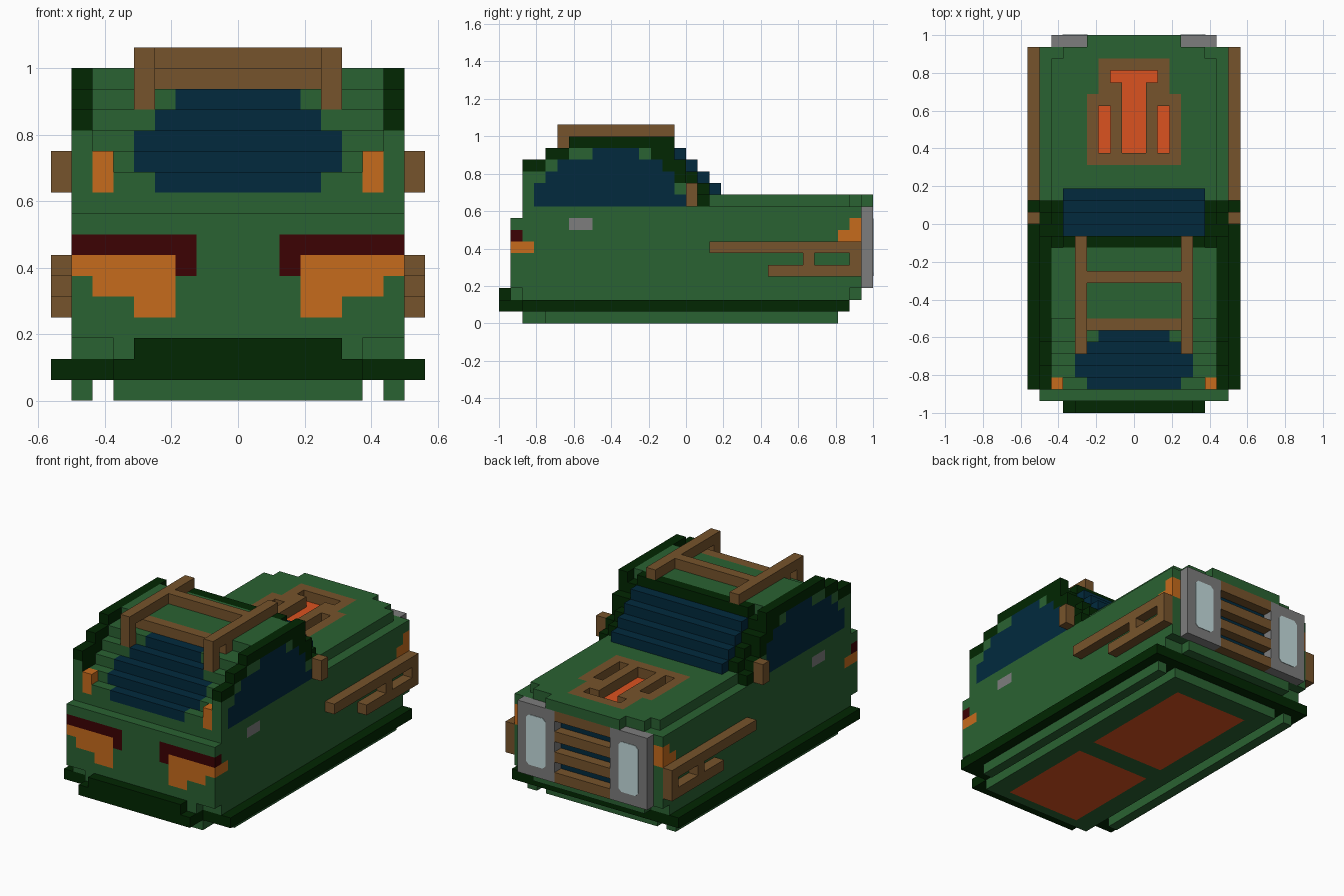
import bpy, bmesh, math

if "Cube" in bpy.data.objects:
    bpy.data.objects.remove(bpy.data.objects["Cube"])

U = 1 / 16  # the whole model sits on a 1/16 block grid

COLOURS = {
    "green": (.023, .122, .032), "dark_green": (.0005, .020, .0005),
    "brown": (.183, .088, .025), "glass_blue": (.0005, .023, .048),
    "orange": (.565, .146, .0115), "red_orange": (.706, .085, .014),
    "maroon": (.045, .0005, .001), "grey": (.205, .205, .205),
    "lens": (.56, .72, .73),
}
NAMES = list(COLOURS)
MATS = []
for n, c in COLOURS.items():
    m = bpy.data.materials.new(n)
    m.diffuse_color = (*c, 1)
    m.use_nodes = True
    m.node_tree.nodes["Principled BSDF"].inputs["Base Color"].default_value = m.diffuse_color
    MATS.append(m)


def finish(name, bm):
    me = bpy.data.meshes.new(name)
    bm.to_mesh(me)
    bm.free()
    for m in MATS:
        me.materials.append(m)
    ob = bpy.data.objects.new(name, me)
    bpy.context.collection.objects.link(ob)


def cells_of(boxes):
    """Grid cells of boxes (x0,x1,y0,y1,z0,z1), mirrored over x = 0."""
    cells = set()
    for x0, x1, y0, y1, z0, z1 in boxes:
        for x in range(x0, x1):
            for y in range(y0, y1):
                for z in range(z0, z1):
                    cells |= {(x, y, z), (-x - 1, y, z)}
    return cells


def block(name, boxes, paint, carve=()):
    """Outer skin of the boxes. paint = colour, or rule(|x|, y, z, layer, normal)."""
    cells = cells_of(boxes) - cells_of(carve)
    bm = bmesh.new()
    verts = {}

    def vert(p):
        if p not in verts:
            verts[p] = bm.verts.new([c * U for c in p])
        return verts[p]

    for c in sorted(cells):
        for axis in range(3):
            for s in (-1, 1):
                n = [0, 0, 0]
                n[axis] = s
                if tuple(a + b for a, b in zip(c, n)) in cells:
                    continue
                b, d = (axis + 1) % 3, (axis + 2) % 3
                ring = []
                for i, j in ((0, 0), (1, 0), (1, 1), (0, 1))[::s]:
                    p = list(c)
                    p[axis] += s > 0
                    p[b] += i
                    p[d] += j
                    ring.append(vert(tuple(p)))
                f = bm.faces.new(ring)
                mid = [v + .5 + .5 * k for v, k in zip(c, n)]
                col = paint if isinstance(paint, str) else paint(abs(mid[0]), mid[1], mid[2], c[2], n)
                f.material_index = NAMES.index(col)
    # merge flat areas of one colour
    bmesh.ops.dissolve_limit(bm, angle_limit=math.radians(1), verts=bm.verts[:],
                             edges=bm.edges[:], delimit={'MATERIAL'})
    finish(name, bm)


def inside(a, b, rects):
    return any(a0 < a < a1 and b0 < b < b1 for a0, a1, b0, b1 in rects)


# ---- lower body: tail lights, indicators, door handles, grille backing
def body_paint(x, y, z, k, n):
    if n[1] < 0:
        if inside(x, z, [(3, 8, 6, 7), (3, 7, 5, 6), (3, 5, 4, 5)]):
            return "orange"
        if inside(x, z, [(3, 8, 7, 8), (2, 3, 6, 8)]):
            return "maroon"
    if n[0]:
        if inside(y, z, [(14, 15, 7, 9), (13, 14, 7, 8), (-15, -13, 6, 7)]):
            return "orange"
        if inside(y, z, [(-15, -14, 7, 8)]):
            return "maroon"
        if inside(y, z, [(-10, -8, 8, 9)]):
            return "grey"
    if n[1] > 0:
        if x < 4 and z > 3:
            return "glass_blue"
        if x > 7 and 7 < z < 9:
            return "orange"
    if n[2] > 0 and inside(x, y, [(0, 3, 6, 13)]):
        return "red_orange"  # floor of the hood vents
    return "green"


block("lower_body", [(0, 8, -14, 14, 2, 3), (0, 6, -15, 15, 2, 3), (0, 8, -15, 15, 3, 9),
                     (0, 8, -14, 15, 9, 10)], body_paint)


# ---- hood with brown framed vents
def hood_paint(x, y, z, k, n):
    return "brown" if inside(x, y, [(-1, 4, 5, 11), (-1, 3, 5, 14)]) else "green"


block("hood", [(0, 7, 2, 14, 10, 11), (0, 6, 14, 15, 10, 11), (0, 4, 15, 16, 10, 11)], hood_paint,
      carve=[(0, 2, 12, 13, 10, 11), (0, 1, 6, 12, 10, 11), (2, 3, 6, 10, 10, 11)])


# ---- cabin centre: stepped windscreen, roof and rear window
REAR_HALF_WIDTH = {10: 4, 11: 5, 12: 5, 13: 4, 14: 3}


def cabin_paint(x, y, z, k, n):
    if y > -2:
        return "glass_blue" if x < 6.1 and k < 15 else "dark_green"
    if y < -8 and x < REAR_HALF_WIDTH.get(k, 0):
        return "glass_blue"
    if k == 10 and x > 6 and y < -13:
        return "orange"  # lower half of the rear lamps
    return "green"


steps = [(10, -14, 2), (11, -13, 3), (12, -12, 2), (13, -11, 1), (14, -10, 0), (15, -8, -1)]
block("cabin", [b for k, y0, y1 in steps for b in
                ((0, 6, y0, y1, k, k + 1), (6, 7, y0, min(y1, 2) - (k > 11), k, k + 1))], cabin_paint)


# ---- cabin sides: dark stepped frame around painted side windows
WINDOW = [(-13, 0, 10, 11), (-13, -1, 11, 12), (-12, -1, 12, 13), (-11, -2, 13, 14), (-8, -4, 14, 15)]
FRAME = [(0, 2, 10, 12), (-1, 2, 12, 13), (-14, -12, 13, 14), (-2, 2, 13, 14),
         (-12, -10, 14, 15), (-3, 2, 14, 15), (-10, -1, 15, 16)]


def side_paint(x, y, z, k, n):
    if n[1] < 0:
        return "green" if k < 13 else "dark_green"
    if n[0] and x > 7.5:
        if inside(y, z, WINDOW):
            return "glass_blue"
        return "dark_green" if inside(y, z, FRAME) else "green"
    return "dark_green"


block("cabin_sides", [(7, 8, -14, 2, 10, 11), (7, 8, -14, 1, 11, 12), (7, 8, -14, 0, 12, 14),
                      (7, 8, -12, -1, 14, 15), (7, 8, -10, -1, 15, 16)], side_paint)

# ---- skirt and rear bumper
block("skirt_and_bumper", [(0, 9, -14, 14, 1, 2), (0, 6, -16, -14, 1, 2),
                           (0, 5, -16, -15, 2, 3)], "dark_green")


# ---- underside: sills, a dark groove, and a floor plate with two painted panels
def floor_paint(x, y, z, k, n):
    if n[2] < 0 and inside(x, y, [(0, 4, -1, 11), (0, 4, -13, -3)]):
        return "red_orange"
    return "green"


block("underside_sills", [(7, 8, -12, 13, 0, 1)], "green")
block("underside_plate", [(0, 6, -14, 13, 0, 1)], floor_paint)

# ---- side trim, mirrors, roof rack, small rear lamps
block("side_trim", [(8, 9, 2, 15, 6, 7), (8, 9, 7, 15, 4, 5), (8, 9, 10, 11, 5, 6),
                    (8, 9, 14, 15, 5, 6)], "brown")
block("mirrors", [(8, 9, 0, 1, 10, 12)], "brown")
block("roof_rack", [(4, 5, -11, -1, 16, 17), (4, 5, -11, -10, 14, 16),
                    (0, 5, -9, -8, 15, 16), (0, 4, -5, -4, 16, 17)], "brown")
block("rear_lamps", [(6, 7, -14, -13, 11, 12)], "orange")

# ---- grille bars and headlights
block("grille_bars", [(0, 3, 15, 16, z, z + 1) for z in (3, 5, 7, 9)], "brown")
block("headlights", [(3, 7, 15, 16, 3, 10)], "grey")

# ---- headlight lenses: thin plates with cut corners
bm = bmesh.new()
for side in (-1, 1):
    pts = []
    for sx, sz, order in ((1, 1, 0), (-1, 1, 1), (-1, -1, 0), (1, -1, 1)):
        corner = [(1.05, 2.15), (.75, 2.45)]
        for a, b in (corner[::-1] if order else corner):
            pts.append(((side * 5 + sx * a) * U, 1.0, (6.5 + sz * b) * U))
    f = bm.faces.new([bm.verts.new(p) for p in pts])
    new = bmesh.ops.extrude_face_region(bm, geom=[f])["geom"]
    bmesh.ops.translate(bm, vec=(0, .003, 0), verts=[v for v in new if isinstance(v, bmesh.types.BMVert)])
for f in bm.faces:
    f.material_index = NAMES.index("lens")
bmesh.ops.recalc_face_normals(bm, faces=bm.faces[:])
finish("headlight_lenses", bm)
